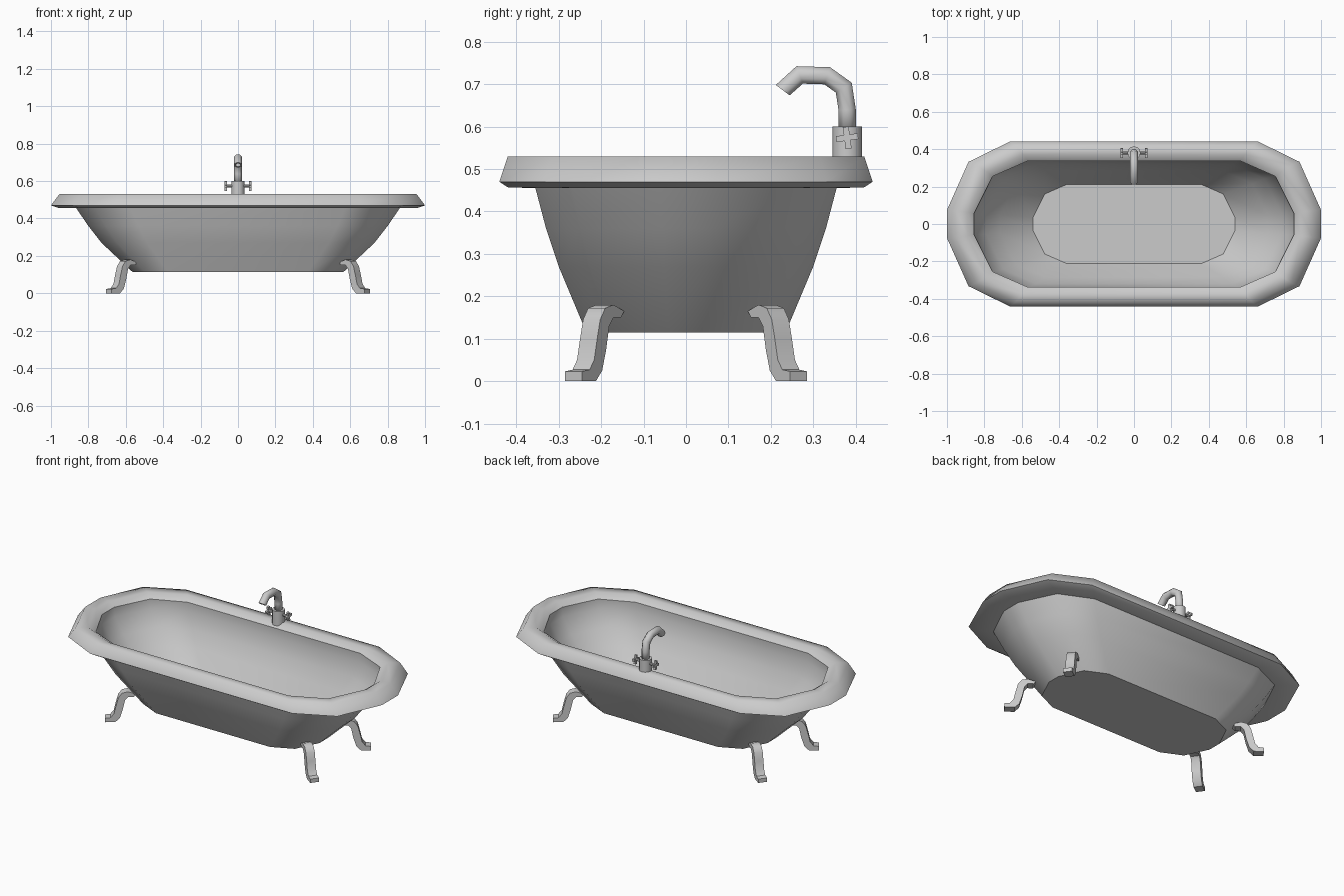
import bpy, bmesh, math
from mathutils import Matrix, Vector

cube = bpy.data.objects.get("Cube")
if cube:
    bpy.data.objects.remove(cube, do_unlink=True)

GREY = (0.6, 0.6, 0.6, 1)
enamel = bpy.data.materials.new("light_grey")
enamel.use_nodes = True
enamel.diffuse_color = GREY
enamel.node_tree.nodes["Principled BSDF"].inputs["Base Color"].default_value = GREY


def finish(name, bm, sharp_angle=None):
    """Turn a bmesh into a named object, smooth below the given angle."""
    bmesh.ops.recalc_face_normals(bm, faces=bm.faces)
    for f in bm.faces:
        f.smooth = True
    if sharp_angle is not None:
        for e in bm.edges:
            if e.calc_face_angle(0) > math.radians(sharp_angle):
                e.smooth = False
    mesh = bpy.data.meshes.new(name)
    bm.to_mesh(mesh)
    bm.free()
    mesh.materials.append(enamel)
    obj = bpy.data.objects.new(name, mesh)
    bpy.context.collection.objects.link(obj)
    return obj


def loft(rings, sharp=()):
    """Skin closed rings of points, cap both ends, mark chosen rings sharp."""
    bm = bmesh.new()
    loops = [[bm.verts.new(p) for p in ring] for ring in rings]
    n = len(loops[0])
    for a, b in zip(loops, loops[1:]):
        for i in range(n):
            j = (i + 1) % n
            bm.faces.new((a[i], a[j], b[j], b[i]))
    bm.faces.new(loops[0])
    bm.faces.new(loops[-1])
    for k in sharp:
        for i in range(n):
            bm.edges.get((loops[k][i], loops[k][(i + 1) % n])).smooth = False
    return bm


# Tub: twelve-sided outline scaled along a section from underside, over rim, to floor
quarter = [(1, 0.17), (0.885, 0.755), (0.665, 1)]
half = quarter + [(-x, y) for x, y in reversed(quarter)]
outline = half + [(-x, -y) for x, y in half]
section = [
    (0.565, 0.235, 0.115), (0.73, 0.30, 0.27), (0.80, 0.33, 0.36), (0.865, 0.355, 0.455),
    (0.96, 0.42, 0.457), (1.0, 0.44, 0.47), (0.955, 0.42, 0.53), (0.89, 0.37, 0.53),
    (0.855, 0.337, 0.505), (0.85, 0.34, 0.45), (0.79, 0.32, 0.36), (0.715, 0.285, 0.27),
    (0.54, 0.212, 0.125),
]
rings = [[(x * sx, y * sy, z) for x, y in outline] for sx, sy, z in section]
finish("bathtub", loft(rings, sharp=(0, 3, 5, 8, len(section) - 1)))

# Feet: curved side profile (outward, height) given a width and turned to each corner
LEG_WIDTH = 0.05
profile = [
    (0, 0), (0, 0.023), (-0.03, 0.027), (-0.048, 0.05), (-0.06, 0.10), (-0.072, 0.145),
    (-0.092, 0.172), (-0.125, 0.18), (-0.168, 0.165), (-0.155, 0.15), (-0.125, 0.15),
    (-0.108, 0.13), (-0.096, 0.075), (-0.08, 0.025), (-0.055, 0),
]
for sx, side in ((1, "left"), (-1, "right")):
    for sy, end in ((-1, "front"), (1, "back")):
        bm = loft([[(s, w, z) for s, z in profile] for w in (-LEG_WIDTH / 2, LEG_WIDTH / 2)])
        turn = math.atan2(sy * 0.6, sx * 0.82)
        bm.transform(Matrix.Translation((sx * 0.69, sy * 0.265, 0)) @ Matrix.Rotation(turn, 4, "Z"))
        finish(f"{end}_{side}_foot", bm, 40)

# Tap base
TAP_Y = 0.38
bm = bmesh.new()
bmesh.ops.create_cone(bm, cap_ends=True, segments=12, radius1=0.035, radius2=0.035, depth=0.085,
                      matrix=Matrix.Translation((0, TAP_Y, 0.5575)))
finish("tap_base", bm, 40)

# Spout: round tube swept along a bent path, with a hollow mouth
path = [Vector((0, y, z)) for y, z in
        ((0.38, 0.59), (0.38, 0.64), (0.372, 0.692), (0.333, 0.72), (0.268, 0.722), (0.228, 0.686))]
side_axis = Vector((1, 0, 0))


def circle(centre, direction, radius, stretch=1):
    up = side_axis.cross(direction)
    angles = [math.tau * (i + 0.5) / 8 for i in range(8)]
    return [centre + radius * (math.cos(a) * side_axis + math.sin(a) * stretch * up) for a in angles]


tube = []
for i, p in enumerate(path):
    back = (p - path[max(i - 1, 0)]).normalized()
    ahead = (path[min(i + 1, len(path) - 1)] - p).normalized()
    direction = (back + ahead).normalized()
    stretch = 1 / direction.dot(ahead if ahead.length else back)
    tube.append(circle(p, direction, 0.022, stretch))
mouth = (Vector((0, -0.6, -0.8)))
tube[-1] = circle(path[-1], mouth, 0.022)
tube.append(circle(path[-1], mouth, 0.014))
tube.append(circle(path[-1] - mouth * 0.02, mouth, 0.014))
finish("spout", loft(tube, sharp=(len(path) - 1, len(path), len(path) + 1)))

# Tap handles: short stem with a slightly tilted cross
for sx, side in ((1, "left"), (-1, "right")):
    bm = bmesh.new()
    bmesh.ops.create_cone(bm, cap_ends=True, segments=8, radius1=0.008, radius2=0.008, depth=0.045,
                          matrix=Matrix.Translation((sx * 0.045, TAP_Y, 0.574))
                          @ Matrix.Rotation(math.pi / 2, 4, "Y"))
    for quarter_turn in (0, 1):
        tilt = math.radians(8) + quarter_turn * math.pi / 2
        bmesh.ops.create_cube(bm, size=1, matrix=Matrix.Translation((sx * 0.065, TAP_Y, 0.574))
                              @ Matrix.Rotation(tilt, 4, "X")
                              @ Matrix.Diagonal((0.012, 0.014, 0.052, 1)))
    finish(f"{side}_tap_handle", bm, 40)
